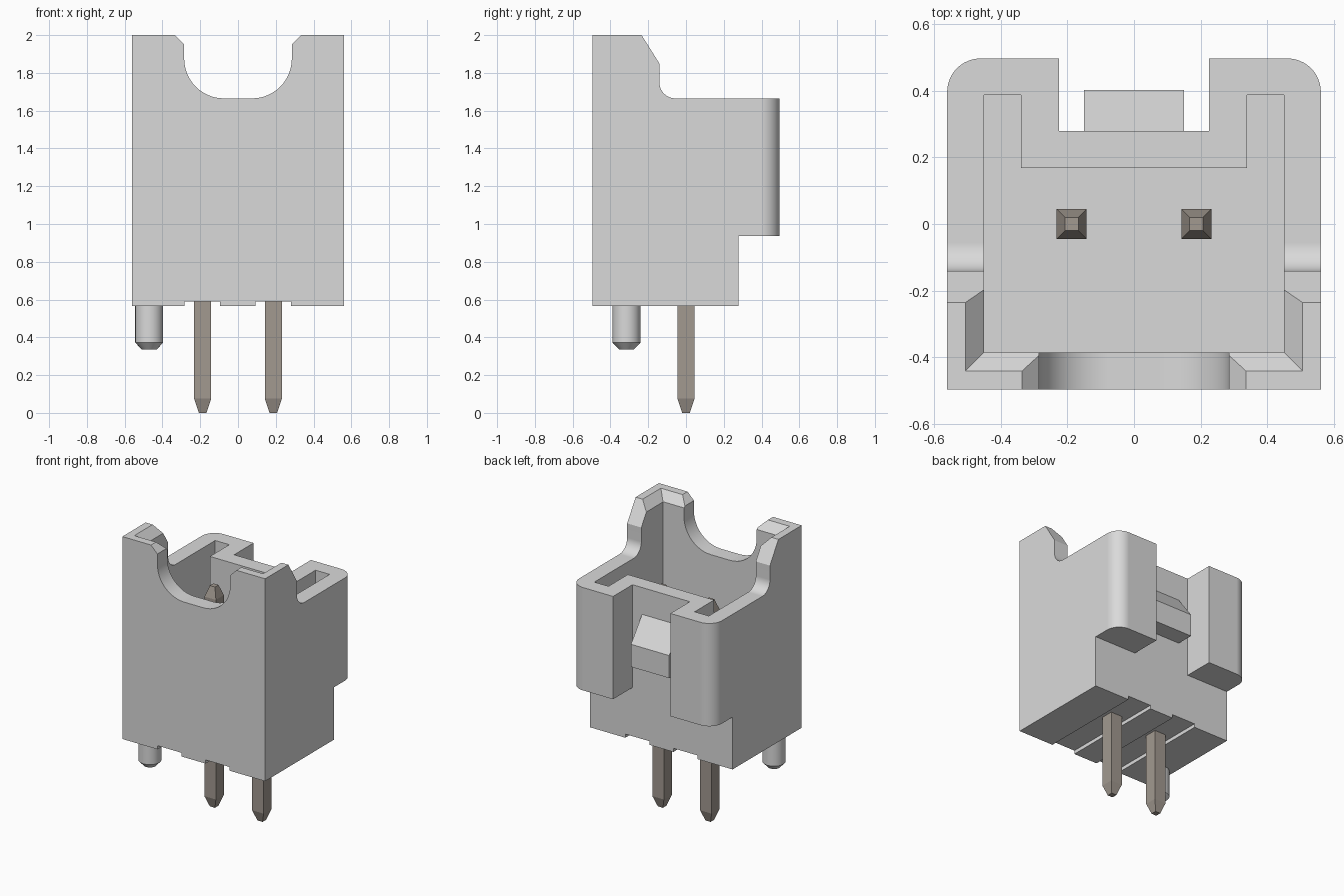
import bpy
import bmesh
from math import cos, sin, radians

if "Cube" in bpy.data.objects:
    bpy.data.objects.remove(bpy.data.objects["Cube"])


def material(name, colour):
    mat = bpy.data.materials.new(name)
    mat.use_nodes = True
    mat.diffuse_color = (*colour, 1)
    mat.node_tree.nodes["Principled BSDF"].inputs["Base Color"].default_value = (*colour, 1)
    return mat


PLASTIC = material("light grey plastic", (0.7, 0.7, 0.7))
METAL = material("warm grey metal", (0.36, 0.32, 0.28))


def arc(cx, cy, r, start, end, steps=12):
    angles = [radians(start + (end - start) * i / steps) for i in range(steps + 1)]
    return [(cx + r * cos(a), cy + r * sin(a)) for a in angles]


def loft(name, rings, mat=PLASTIC):
    """Skin a stack of matching 3D rings and cap both ends."""
    bm = bmesh.new()
    rows = [[bm.verts.new(p) for p in ring] for ring in rings]
    n = len(rows[0])
    for a, b in zip(rows, rows[1:]):
        for i in range(n):
            j = (i + 1) % n
            bm.faces.new((a[i], a[j], b[j], b[i]))
    bm.faces.new(rows[0][::-1])
    bm.faces.new(rows[-1])
    if bm.calc_volume(signed=True) < 0:
        bmesh.ops.reverse_faces(bm, faces=bm.faces)
    mesh = bpy.data.meshes.new(name)
    bm.to_mesh(mesh)
    bm.free()
    mesh.materials.append(mat)
    obj = bpy.data.objects.new(name, mesh)
    bpy.context.collection.objects.link(obj)
    return obj


def prism(name, profile, axis, low, high):
    """Extrude a 2D profile along the x, y or z axis."""
    place = {"x": lambda u, v, w: (w, u, v),
             "y": lambda u, v, w: (u, w, v),
             "z": lambda u, v, w: (u, v, w)}[axis]
    return loft(name, [[place(u, v, w) for u, v in profile] for w in (low, high)])


def rect(x0, x1, y0, y1):
    return [(x0, y0), (x1, y0), (x1, y1), (x0, y1)]


def mirrored(half):
    """Close a profile by reflecting its right half across the centre."""
    return half + [(-x, y) for x, y in reversed(half)]


def activate(obj):
    bpy.ops.object.select_all(action="DESELECT")
    obj.select_set(True)
    bpy.context.view_layer.objects.active = obj


def cut(target, cutter):
    activate(target)
    mod = target.modifiers.new("cut", "BOOLEAN")
    mod.operation = "DIFFERENCE"
    mod.solver = "EXACT"
    mod.object = cutter
    bpy.ops.object.modifier_apply(modifier=mod.name)
    bpy.data.objects.remove(cutter)


def smooth(obj):
    activate(obj)
    bpy.ops.object.shade_smooth_by_angle(angle=radians(25))
    mod = obj.modifiers.new("clean normals", "WEIGHTED_NORMAL")
    mod.weight = 100
    mod.keep_sharp = True


# Housing outline with two rounded rear columns
outline = mirrored([(0.56, -0.496)] + arc(0.46, 0.396, 0.1, 0, 90)
                   + [(0.225, 0.496), (0.225, 0.278)])
housing = prism("housing", outline, "z", 0.565, 2)

# Step under the rear columns
cut(housing, prism("step_cutter", rect(0.278, 0.8, 0.3, 0.936), "x", -1, 1))

# Lowered rear part with sloped and rounded shoulders
shoulder = ([(-0.298, 2.1), (-0.141, 1.85)] + arc(-0.056, 1.75, 0.085, 180, 270)
            + [(0.8, 1.665), (0.8, 2.1)])
cut(housing, prism("shoulder_cutter", shoulder, "x", -1, 1))

# Socket with two guide slots running into the columns
socket = mirrored([(0.449, -0.385), (0.449, 0.386), (0.338, 0.386), (0.338, 0.168)])
cut(housing, prism("socket_cutter", socket, "z", 1.05, 2.2))

# Lead-in chamfer around the socket mouth
mouth = [[(x, y, z) for x, y in rect(-w, w, front, 0.1)]
         for w, front, z in ((0.4225, -0.3575, 1.91), (0.5325, -0.4675, 2.03))]
cut(housing, loft("mouth_cutter", mouth))

# Round-bottomed notch in the front wall
notch = mirrored([(0.435, 2.1), (0.285, 1.95)] + arc(0.075, 1.875, 0.21, 0, -90))
cut(housing, prism("notch_cutter", notch, "y", -0.7, -0.25))

# Shallow channels underneath, one for each pin
for x in (-0.19, 0.187):
    cut(housing, prism("channel_cutter", rect(x - 0.094, x + 0.094, 0.4, 0.591), "y", -0.7, 0.7))
smooth(housing)

# Latch wedge between the rear columns
wedge = [(0.25, 1.15), (0.402, 1.15), (0.402, 1.31), (0.278, 1.475), (0.25, 1.475)]
prism("latch_wedge", wedge, "x", -0.15, 0.15)

# Locating peg with a chamfered tip
peg = [[(-0.47 + x, -0.315 + y, z) for x, y in arc(0, 0, r, 0, 345, 23)]
       for r, z in ((0.04, 0.336), (0.074, 0.372), (0.074, 0.6))]
smooth(loft("locating_peg", peg))

# Square contact pins tapered at both ends
for name, x in (("right_pin", -0.187), ("left_pin", 0.187)):
    rings = [[(x + u, v, z) for u, v in rect(-h, h, -h, h)]
             for h, z in ((0.02, 0), (0.045, 0.075), (0.045, 1.49), (0.02, 1.565))]
    loft(name, rings, METAL)
